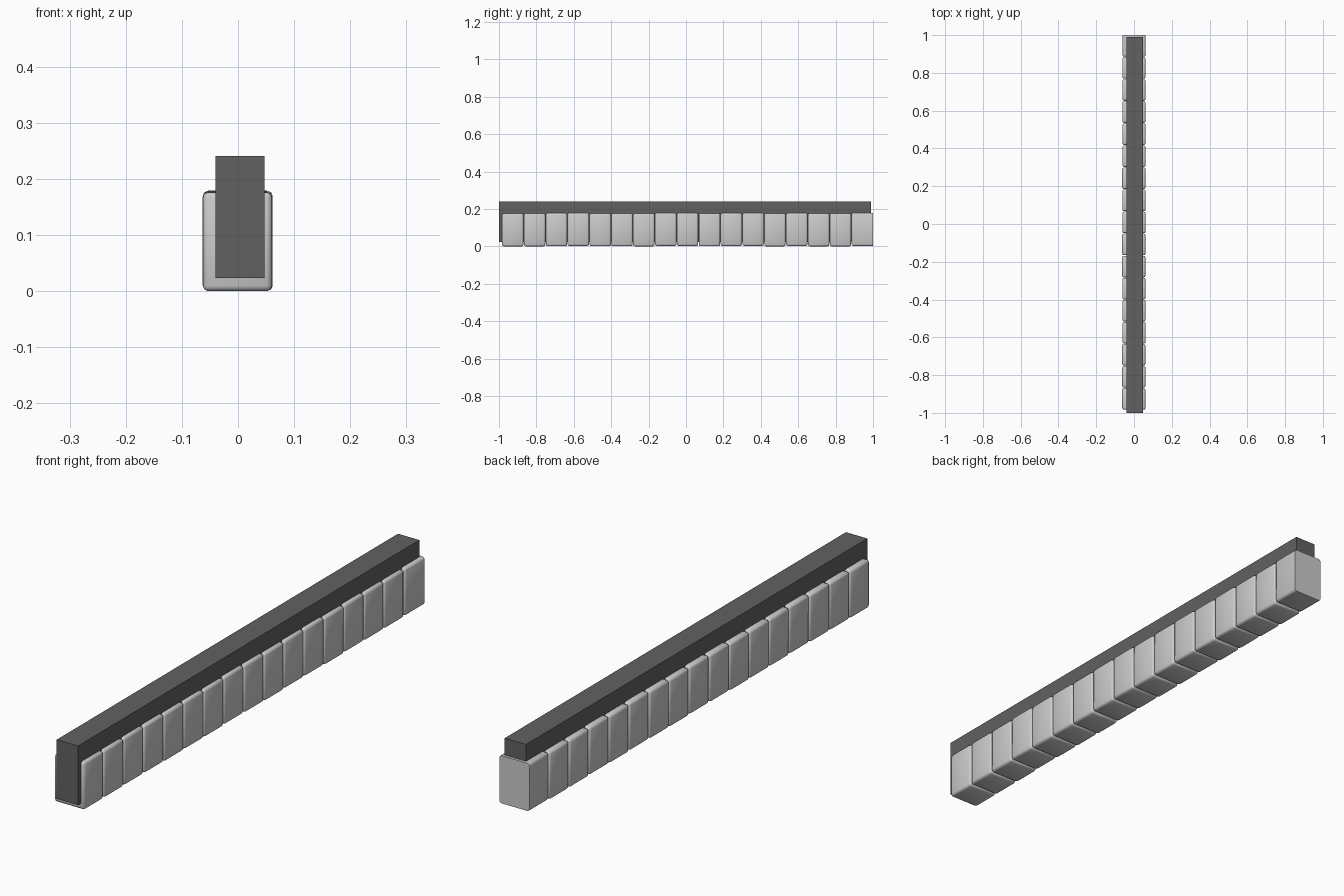
import bpy, bmesh, math, random
from mathutils import Vector

if "Cube" in bpy.data.objects:
    bpy.data.objects.remove(bpy.data.objects["Cube"])

random.seed(4)


def box(name, lo, hi, bevel=0.0, flat_back=False):
    """Box between two corners, optionally with rounded edges."""
    lo, hi = Vector(lo), Vector(hi)
    bm = bmesh.new()
    bmesh.ops.create_cube(bm, size=1)
    for v in bm.verts:
        v.co = Vector((lo[i] + (v.co[i] + 0.5) * (hi[i] - lo[i]) for i in range(3)))
    if bevel:
        edges = [e for e in bm.edges
                 if not (flat_back and all(v.co.y > hi.y - 1e-5 for v in e.verts))]
        bmesh.ops.bevel(bm, geom=edges, offset=bevel, segments=2,
                        profile=0.5, affect='EDGES', clamp_overlap=True)
    bmesh.ops.recalc_face_normals(bm, faces=bm.faces)
    mesh = bpy.data.meshes.new(name)
    bm.to_mesh(mesh)
    bm.free()
    obj = bpy.data.objects.new(name, mesh)
    bpy.context.collection.objects.link(obj)
    return obj


# Dark central rail running through the blocks
rail = box("rail", (-0.04, -1.0, 0.023), (0.047, 0.99, 0.241))
dark = bpy.data.materials.new("dark_grey")
dark.diffuse_color = (0.12, 0.12, 0.12, 1)
dark.use_nodes = True
dark.node_tree.nodes["Principled BSDF"].inputs["Base Color"].default_value = dark.diffuse_color
rail.data.materials.append(dark)

# Row of stone blocks, slightly uneven, last one with a flat end
COUNT, PITCH, START, LENGTH = 17, 0.1168, -0.983, 0.114
blocks = []
for i in range(COUNT):
    last = i == COUNT - 1
    y = START + i * PITCH
    jx, jz = random.uniform(-0.001, 0.001), random.uniform(0, 0.003)
    if i == 0:
        jz = 0.0
    blocks.append(box(f"block_{i + 1:02d}",
                      (-0.062 + jx, y, jz),
                      (0.061 + jx, 1.0 if last else y + LENGTH, 0.176 + jz),
                      bevel=0.009, flat_back=last))

# Soft shading on the blocks, sharp only at the flat end
for b in blocks:
    b.select_set(True)
rail.select_set(False)
bpy.context.view_layer.objects.active = blocks[0]
bpy.ops.object.shade_smooth_by_angle(angle=math.radians(50))
